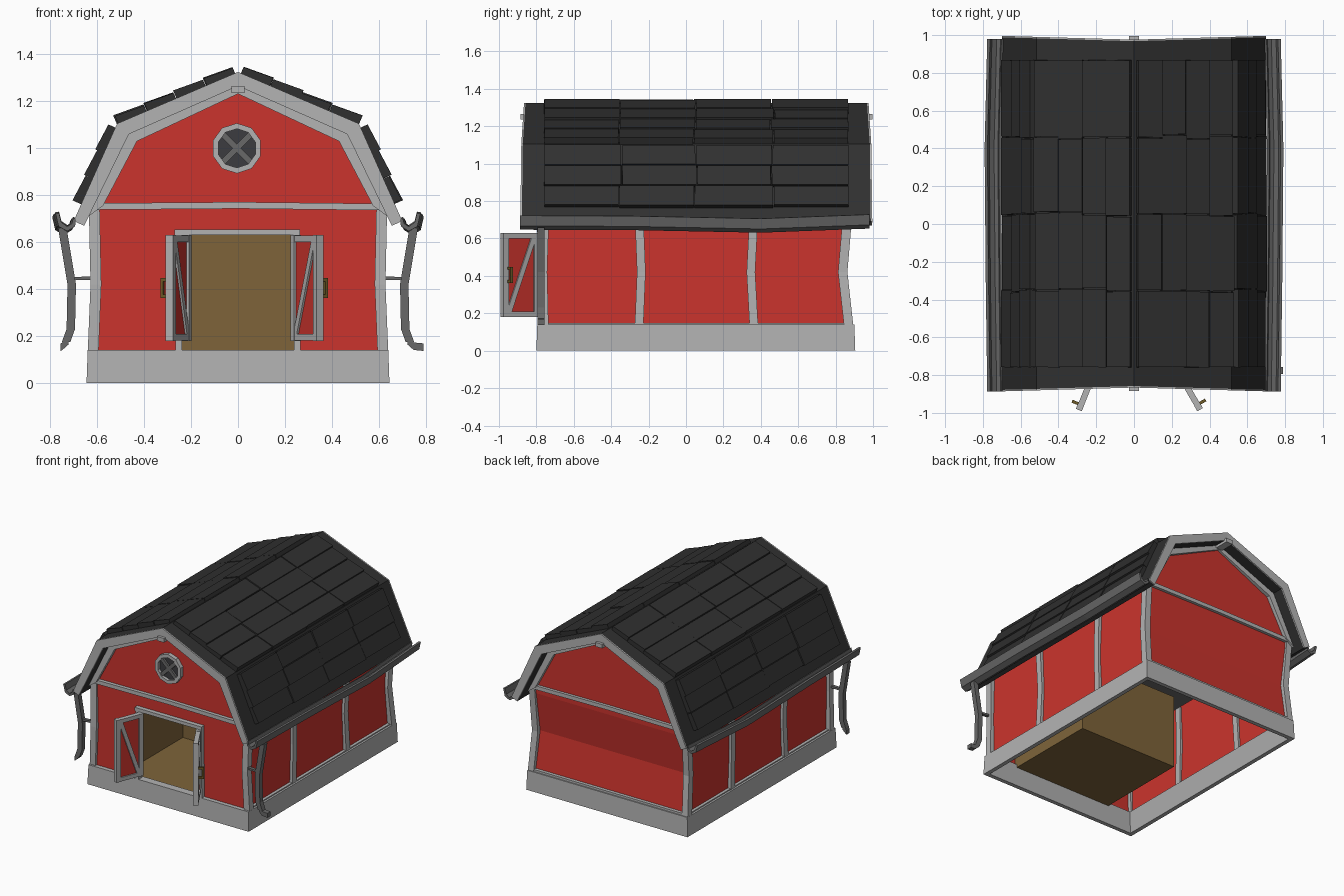
import bpy, bmesh, math, random
from mathutils import Vector as V

if "Cube" in bpy.data.objects:
    bpy.data.objects.remove(bpy.data.objects["Cube"])
random.seed(4)

def mat(name, r, g, b):
    m = bpy.data.materials.new(name)
    m.diffuse_color = (r, g, b, 1)
    m.use_nodes = True
    m.node_tree.nodes["Principled BSDF"].inputs["Base Color"].default_value = m.diffuse_color
    return m

RED = mat("barn red", .60, .034, .026)
TRIM = mat("pale grey trim", .45, .45, .45)
ROOF = mat("charcoal shingle", .029, .029, .029)
METAL = mat("gutter grey", .14, .14, .14)
TAN = mat("interior tan", .21, .127, .042)
GOLD = mat("dark brass", .15, .10, .02)
GLASS = mat("dark glass", .045, .045, .05)

def make(name, bm, m, fix=True):
    if fix:
        bmesh.ops.recalc_face_normals(bm, faces=bm.faces)
    me = bpy.data.meshes.new(name)
    bm.to_mesh(me)
    bm.free()
    me.materials.append(m)
    ob = bpy.data.objects.new(name, me)
    bpy.context.collection.objects.link(ob)
    return ob

# Skin a row of cross-sections into a solid
def loft(name, secs, m, loop=False, bm=None):
    own = bm is None
    bm = bm or bmesh.new()
    rows = [[bm.verts.new(p) for p in s] for s in secs]
    n = len(rows[0])
    for i in range(len(rows) - (0 if loop else 1)):
        a, b = rows[i], rows[(i + 1) % len(rows)]
        for k in range(n):
            bm.faces.new((a[k], a[(k + 1) % n], b[(k + 1) % n], b[k]))
    if not loop:
        bm.faces.new(rows[0])
        bm.faces.new(rows[-1])
    if own:
        return make(name, bm, m)

# Rectangular bar along a path, section spanned by half-vectors u and v
def bar(name, path, u, v, m):
    u, v = V(u), V(v)
    return loft(name, [[V(p) + u + v, V(p) - u + v, V(p) - u - v, V(p) + u - v] for p in path], m)

# Flat wall faces
def plates(name, polys, m):
    bm = bmesh.new()
    for p in polys:
        bm.faces.new([bm.verts.new(q) for q in p])
    bmesh.ops.remove_doubles(bm, verts=bm.verts, dist=.0005)
    return make(name, bm, m)

# Gambrel-shaped band between two half-profiles
def band(name, outer, inner, y0, y1, m):
    full = lambda h: h + [(-x, z) for x, z in h[-2::-1]]
    bow = lambda x, y: y + (1 if y > 0 else -1) * .02 * abs(x) / .7
    secs = []
    for (ox, oz), (ix, iz) in zip(full(outer), full(inner)):
        secs.append([(ox, bow(ox, y0), oz), (ox, bow(ox, y1), oz),
                     (ix, bow(ix, y1), iz), (ix, bow(ix, y0), iz)])
    return loft(name, secs, m)

FY, BY = -.765, .865

# Foundation ring
def ring(z, t, g):
    return [(sx * (.645 - t), (.905 - t if sy > 0 else -.80 + t), z) for sx, sy in g]
cs = [(-1, -1), (1, -1), (1, 1), (-1, 1)]
r = [ring(0, 0, cs), ring(.14, .005, cs), ring(.14, .06, cs), ring(0, .03, cs)]
loft("foundation", [[r[k][i] for k in range(4)] for i in range(4)], TRIM, loop=True)

# Walls
gable = [(.605, .70), (.605, .745), (.475, 1.05), (0, 1.26), (-.475, 1.05), (-.605, .745), (-.605, .70)]
def quad(x0, x1, z0, z1, y):
    return [(x0, y, z0), (x1, y, z0), (x1, y, z1), (x0, y, z1)]
plates("front_wall", [quad(-.605, -.25, .1, .64, FY), quad(.25, .605, .1, .64, FY),
                      quad(-.605, .605, .64, .70, FY), [(x, FY, z) for x, z in gable]], RED)
bk = [(.1, .875), (.42, .835), (.70, .872)]
polys = [[(-.605, a[1], a[0]), (.605, a[1], a[0]), (.605, b[1], b[0]), (-.605, b[1], b[0])]
         for a, b in zip(bk, bk[1:])]
plates("back_wall", polys + [[(x, .872, z) for x, z in gable]], RED)
for s, side in ((-1, "left"), (1, "right")):
    plates(side + "_wall", [[(s * .605, FY, .1), (s * .605, .875, .1), (s * .605, .835, .42),
                             (s * .605, .872, .74), (s * .605, FY, .74)]], RED)
    # Corner posts, slightly crooked
    bar(side + "_front_post", [(s * .617, -.758, .13), (s * .605, -.765, .42), (s * .612, -.755, .74)],
        (.023, 0, 0), (0, .023, 0), TRIM)
    bar(side + "_back_post", [(s * .617, .87, .13), (s * .605, .838, .42), (s * .612, .865, .74)],
        (.023, 0, 0), (0, .025, 0), TRIM)
    # Wall studs
    for k, (y, d) in enumerate(((-.245, .006), (.355, -.008))):
        bar(f"{side}_stud_{k}", [(s * .61, y - d, .13), (s * .605, y + d, .42), (s * .612, y - d, .73)],
            (.018, 0, 0), (0, .023, 0), TRIM)
    # Moulding on top of the foundation at the side
    bar(side + "_sill", [(s * .612, -.77, .14), (s * .612, .88, .14)], (.014, 0, 0), (0, 0, .008), TRIM)

# Horizontal beams and gable trim, front and back
for y, n in ((-.772, "front"), (.875, "back")):
    bar(n + "_beam", [(-.61, y, .752), (0, y, .757), (.61, y, .75)], (0, .018, 0), (0, 0, .014), TRIM)
    band(n + "_gable_trim", [(.65, .70), (.475, 1.07), (0, 1.28)], [(.575, .755), (.43, 1.03), (0, 1.232)],
         y - .014, y + .012, TRIM)

bar("back_sill", [(-.61, .878, .145), (.61, .878, .145)], (0, .014, 0), (0, 0, .010), TRIM)

# Room behind the doors, open at the front
X, A, B, L, H = .40, -.762, -.06, .12, .66
plates("inner_room", [[(-X, A, L), (X, A, L), (X, B, L), (-X, B, L)],
                      [(-X, A, H), (X, A, H), (X, B, H), (-X, B, H)],
                      [(-X, B, L), (X, B, L), (X, B, H), (-X, B, H)],
                      [(-X, A, L), (-X, B, L), (-X, B, H), (-X, A, H)],
                      [(X, A, L), (X, B, L), (X, B, H), (X, A, H)]], TAN)

# Door frame
bar("door_header", [(-.27, -.775, .643), (.265, -.775, .643)], (0, .022, 0), (0, 0, .012), TRIM)
for s in (-1, 1):
    bar("door_jamb", [(s * .253, -.775, .14), (s * .25, -.775, .64)], (.014, 0, 0), (0, .02, 0), TRIM)

# Open doors
def door(side, h, e):
    h, e = V(h), V(e)
    d = (e - h).normalized()
    w = (e - h).length
    n = V((-d.y, d.x, 0))
    if n.y < 0:
        n = -n
    at = lambda t, z, o=0: h + d * t + n * o + V((0, 0, z))
    up = V((0, 0, 1))
    bar(side + "_door_panel", [at(.01, .19), at(.01, .62)], V((0, 0, 0)) + n * .007, d * 0.0001, RED).hide_render = False
    bar(side + "_door_board", [at(.01, .405), at(w - .01, .405)], n * .007, up * .215, RED)
    for t in (.016, w - .016):
        bar(side + "_door_stile", [at(t, .18), at(t, .63)], n * .017, d * .016, TRIM)
    for z in (.195, .615):
        bar(side + "_door_rail", [at(.02, z), at(w - .02, z)], n * .016, up * .014, TRIM)
    bar(side + "_door_inner_brace", [at(.035, .205, -.010), at(w - .035, .605, -.010)], n * .006, d * .015, TRIM)
    bar(side + "_door_outer_brace", [at(w - .035, .205, .010), at(.035, .605, .010)], n * .006, d * .015, TRIM)
    # Handle
    t = w - .03
    for z in (.37, .44):
        bar(side + "_handle_mount", [at(t, z, .01), at(t, z, .048)], d * .008, up * .007, GOLD)
    bar(side + "_handle_grip", [at(t, .363, .045), at(t, .447, .045)], d * .008, n * .006, GOLD)

door("left", (-.213, -.79, 0), (-.292, -.985, 0))
door("right", (.238, -.79, 0), (.35, -.983, 0))

# Round window
N = 10
C = (-.005, 1.0)
def circ(rad, y, i):
    a = 2 * math.pi * (i + .5) / N
    return (C[0] + rad * math.cos(a), y, C[1] + rad * math.sin(a))
loft("window_ring", [[circ(.107, FY + .005, i), circ(.107, FY - .03, i), circ(.083, FY - .03, i),
                      circ(.083, FY + .005, i)] for i in range(N)], TRIM, loop=True)
loft("window_glass", [[circ(.088, y, i) for i in range(N)] for y in (FY - .002, FY - .008)], GLASS)
for s in (-1, 1):
    bar("window_bar", [(C[0] - .06, FY - .014, C[1] - s * .06), (C[0] + .06, FY - .014, C[1] + s * .06)],
        (0, .009, 0), (.009, 0, -s * .009), METAL)

# Roof slab with pale barge boards at both ends, ridge beam
outer = [(.70, .69), (.515, 1.105), (0, 1.325)]
inner = [(.655, .67), (.465, 1.06), (0, 1.265)]
band("roof_slab", outer, inner, -.858, .968, ROOF)
band("front_barge_board", outer, inner, -.866, -.8575, TRIM)
band("back_barge_board", outer, inner, .9675, .976, TRIM)
bar("ridge_beam", [(0, -.885, 1.25), (0, .996, 1.25)], (.027, 0, 0), (0, 0, .015), TRIM)

# Shingles: rows down each slope, boards along y
bm = bmesh.new()
for s in (-1, 1):
    for a, b, rows in ((V((.012, 1.318)), V((.515, 1.103)), 4), (V((.522, 1.088)), V((.668, .762)), 3)):
        d = (b - a).normalized()
        n = V((-d.y, d.x))
        step = (b - a).length / rows
        for i in range(rows):
            cuts = [-.76] + [y + random.uniform(-.012, .012) for y in (-.35, .05, .46)] + [.87]
            for y0, y1 in zip(cuts, cuts[1:]):
                j = random.uniform(-.004, .004)
                p, q = a + d * (step * i), a + d * (step * (i + 1) - .003 + j)
                sec = [p - n * .005, p + n * (.029 + j), q + n * (.037 + j), q - n * .005]
                loft("", [[(s * c.x, y + e * random.uniform(.001, .004), c.y) for c in sec]
                          for y, e in ((y0, 1), (y1, -1))], None, bm=bm)
make("roof_shingles", bm, ROOF)

# Gutters and downspouts
prof = [(.698, .685), (.702, .655), (.735, .635), (.772, .655), (.785, .71),
        (.770, .712), (.760, .672), (.735, .655), (.715, .668), (.710, .69)]
for s, side in ((-1, "left"), (1, "right")):
    loft(side + "_gutter", [[(s * (x + dx), y, z + dz) for x, z in prof] for y, dx, dz in
         ((-.888, -.008, .012), (-.3, 0, .01), (.4, .006, -.004), (.98, -.008, .018))], METAL)
    end = .79 if s > 0 else .755
    bar(side + "_downspout", [(s * .748, -.775, .66), (s * .738, -.775, .60), (s * .708, -.775, .42),
        (s * .712, -.775, .23), (s * .732, -.775, .175)], (.018, 0, 0), (0, .018, 0), METAL)
    bar(side + "_spout_foot", [(s * .722, -.775, .18), (s * .748, -.775, .157), (s * end, -.775, .153)],
        (0, 0, .016), (0, .018, 0), METAL)
    bar(side + "_spout_bracket", [(s * .61, -.772, .447), (s * .71, -.775, .445)],
        (0, .012, 0), (0, 0, .007), METAL)
